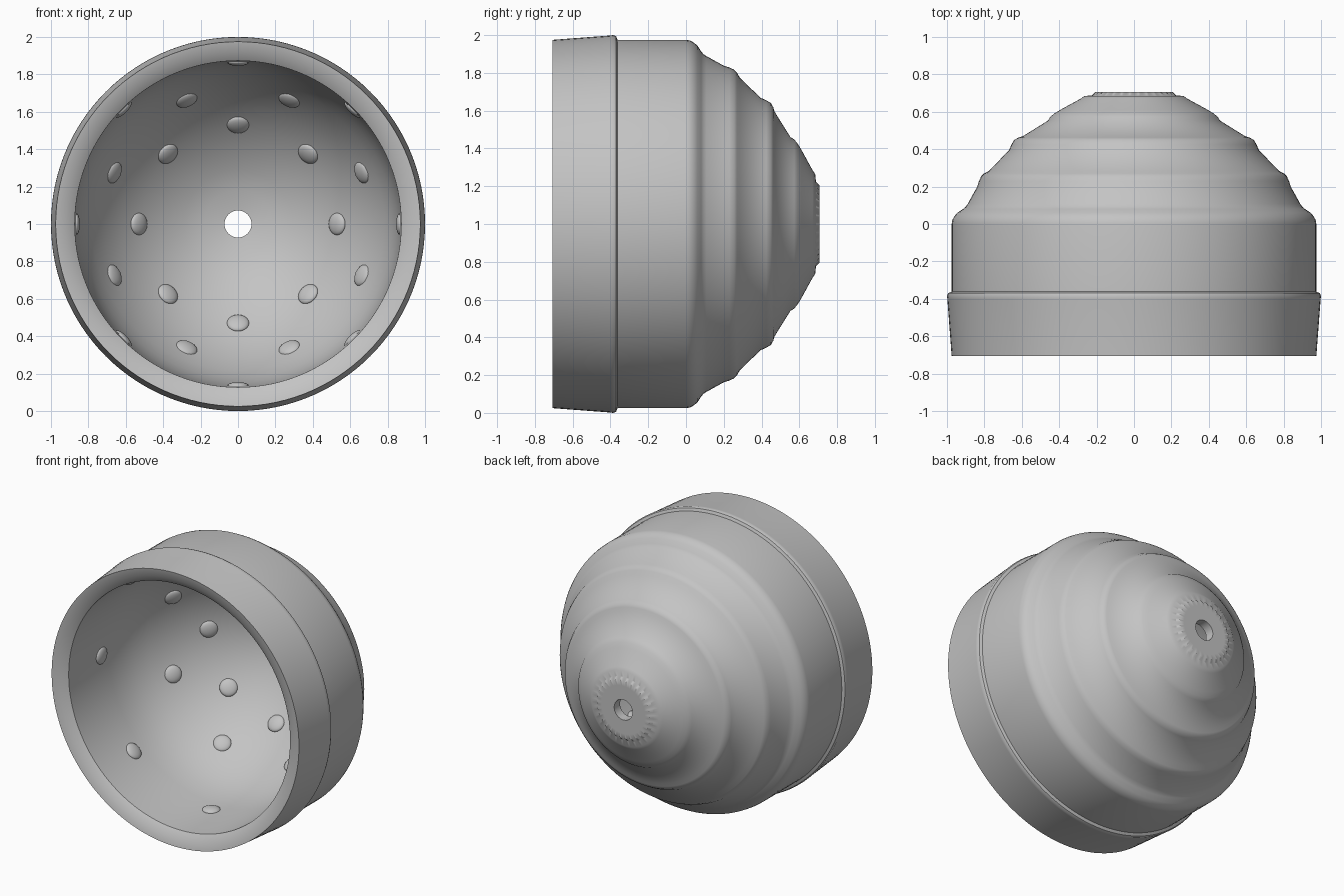
import bpy, bmesh, math
from mathutils import Vector, Matrix

cube = bpy.data.objects.get("Cube")
if cube:
    bpy.data.objects.remove(cube, do_unlink=True)

SEGMENTS = 120
TEETH = 30
CENTRE_Z = 1.0

grey = bpy.data.materials.new("plain grey")
grey.use_nodes = True
grey.diffuse_color = (0.55, 0.55, 0.55, 1)
grey.node_tree.nodes["Principled BSDF"].inputs["Base Color"].default_value = (0.55, 0.55, 0.55, 1)


def ring_point(depth, radius, angle):
    return Vector((radius * math.cos(angle), depth, CENTRE_Z + radius * math.sin(angle)))


def finish(bm, name, angle):
    bmesh.ops.recalc_face_normals(bm, faces=bm.faces)
    mesh = bpy.data.meshes.new(name)
    bm.to_mesh(mesh)
    bm.free()
    mesh.materials.append(grey)
    obj = bpy.data.objects.new(name, mesh)
    bpy.context.collection.objects.link(obj)
    bpy.ops.object.select_all(action='DESELECT')
    obj.select_set(True)
    bpy.context.view_layer.objects.active = obj
    bpy.ops.object.shade_smooth_by_angle(angle=math.radians(angle))
    return obj


# Closed wall section as (depth, radius): front band, cylinder, stepped dome
outside = [
    (-0.706, 0.975), (-0.40, 0.998), (-0.385, 1.0), (-0.37, 0.994), (-0.362, 0.975),
    (0.0, 0.975), (0.022, 0.971), (0.042, 0.96), (0.06, 0.945), (0.08, 0.914),
    (0.092, 0.9), (0.108, 0.889), (0.20, 0.838), (0.23, 0.829), (0.255, 0.817),
    (0.27, 0.802), (0.285, 0.774), (0.395, 0.668), (0.425, 0.655), (0.45, 0.64),
    (0.462, 0.618), (0.47, 0.593), (0.553, 0.46), (0.573, 0.448), (0.592, 0.424),
    (0.61, 0.395), (0.67, 0.285), (0.684, 0.265), (0.688, 0.225),
]
cap = [(0.706, 0.2), (0.706, 0.17), (0.706, 0.072)]
# Through hole, smooth bowl, inner wall, chamfered lip
inside = [
    (0.64, 0.072), (0.625, 0.18), (0.585, 0.29), (0.52, 0.41), (0.44, 0.52),
    (0.34, 0.625), (0.22, 0.715), (0.1, 0.782), (0.0, 0.823), (-0.1, 0.848),
    (-0.22, 0.864), (-0.66, 0.873), (-0.695, 0.922),
]

bm = bmesh.new()
rings = []
for i, (depth, radius) in enumerate(outside + cap + inside):
    ring = []
    for s in range(SEGMENTS):
        angle = math.tau * s / SEGMENTS
        # Fine scallops round the edge of the end cap
        wave = 0.008 * math.cos(TEETH * angle) if i == len(outside) else 0
        ring.append(bm.verts.new(ring_point(depth, radius + wave, angle)))
    rings.append(ring)
for a, b in zip(rings, rings[1:] + rings[:1]):
    for s in range(SEGMENTS):
        t = (s + 1) % SEGMENTS
        bm.faces.new((a[s], a[t], b[t], b[s]))
finish(bm, "domed_cup", 35)


# Low rounded knobs staggered round the inside of the bowl
def add_knobs(name, depth, radius, slope, start):
    bm = bmesh.new()
    for k in range(8):
        angle = math.tau * (k + start) / 8
        inward = Vector((-math.cos(angle), 0, -math.sin(angle)))
        normal = (inward * math.cos(slope) + Vector((0, -1, 0)) * math.sin(slope)).normalized()
        turn = normal.to_track_quat('Z', 'Y').to_matrix().to_4x4()
        place = Matrix.Translation(ring_point(depth, radius, angle)) @ turn
        bmesh.ops.create_uvsphere(bm, u_segments=20, v_segments=10, radius=1,
                                  matrix=place @ Matrix.Diagonal((0.06, 0.06, 0.022, 1)))
    finish(bm, name, 60)


add_knobs("inner_knobs", 0.43, 0.53, math.radians(45), 0)
add_knobs("middle_knobs", 0.215, 0.718, math.radians(34), 0.5)
add_knobs("outer_knobs", -0.3, 0.867, 0, 0)
